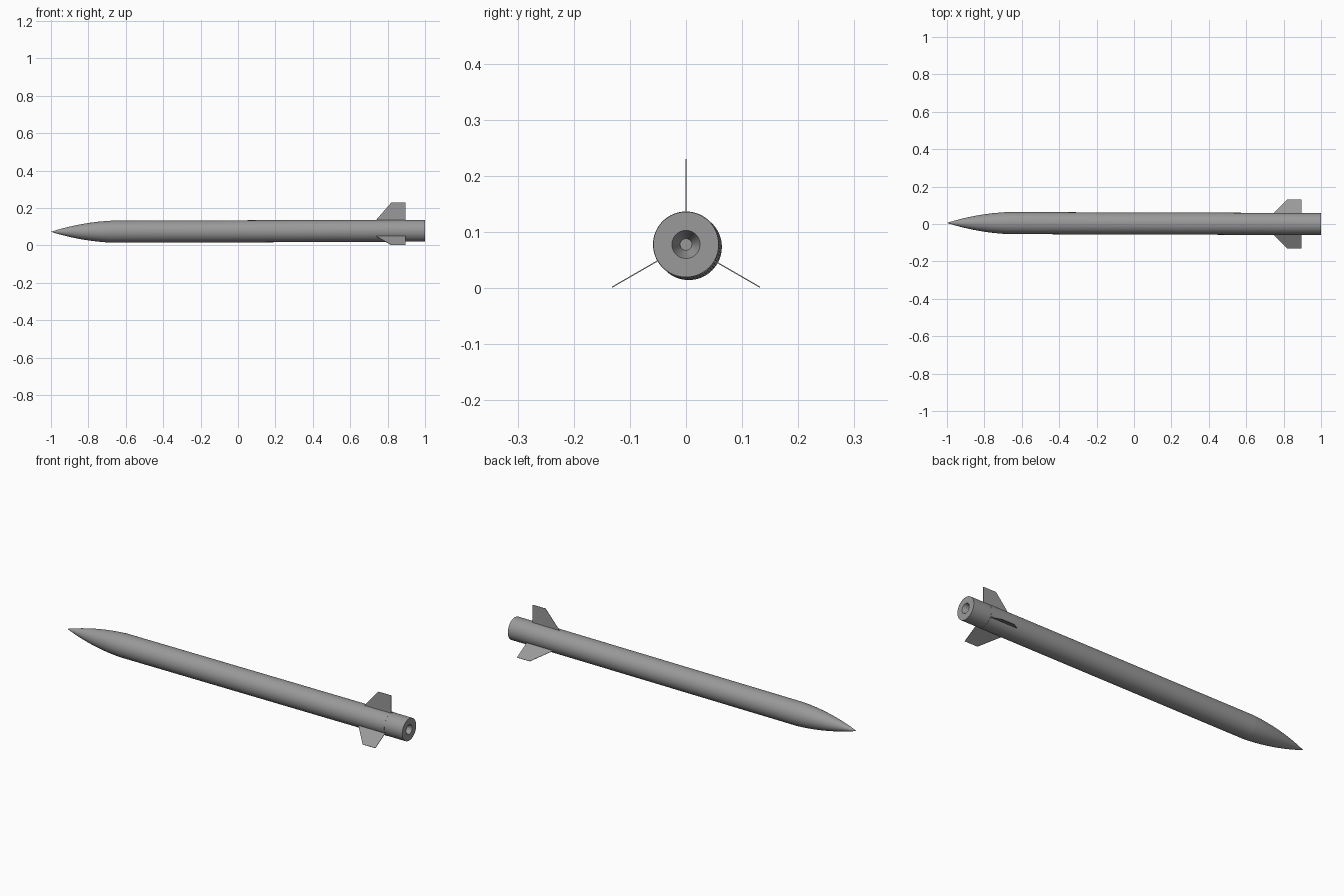
import bpy, bmesh, math

if "Cube" in bpy.data.objects:
    bpy.data.objects.remove(bpy.data.objects["Cube"])

AXIS_Z = 0.078
SIDES = 64

# Dark grey paint for every part
paint = bpy.data.materials.new("dark_grey")
paint.diffuse_color = (0.32, 0.32, 0.32, 1)
paint.use_nodes = True
paint.node_tree.nodes["Principled BSDF"].inputs["Base Color"].default_value = paint.diffuse_color


def axis(x, tilt):
    """Centre line: the main body leans very slightly relative to the tail."""
    k = (0.95 - x) / 1.65 * tilt
    return 0.005 * k, AXIS_Z - 0.0045 * k


def lathe(name, profile, tilt=0.0):
    """Revolve (x, radius) points around the long axis; radius 0 makes a pole."""
    bm = bmesh.new()
    rings = []
    for x, r in profile:
        cy, cz = axis(x, tilt)
        if r == 0:
            rings.append([bm.verts.new((x, cy, cz))] * SIDES)
        else:
            rings.append([bm.verts.new((x, cy + r * math.cos(2 * math.pi * i / SIDES),
                                        cz + r * math.sin(2 * math.pi * i / SIDES)))
                          for i in range(SIDES)])
    for a, b in zip(rings, rings[1:]):
        for i in range(SIDES):
            j = (i + 1) % SIDES
            quad = list(dict.fromkeys((a[i], a[j], b[j], b[i])))
            bm.faces.new(quad)
    return finish(name, bm, True)


def finish(name, bm, smooth=False):
    bmesh.ops.recalc_face_normals(bm, faces=bm.faces)
    mesh = bpy.data.meshes.new(name)
    bm.to_mesh(mesh)
    bm.free()
    mesh.materials.append(paint)
    obj = bpy.data.objects.new(name, mesh)
    bpy.context.collection.objects.link(obj)
    if smooth:
        bpy.ops.object.select_all(action='DESELECT')
        obj.select_set(True)
        bpy.context.view_layer.objects.active = obj
        bpy.ops.object.shade_smooth_by_angle(angle=math.radians(30))
    return obj


def fin(name, angle):
    """Thin swept plate pointing away from the axis at the given angle."""
    outline = [(0.735, 0.054), (0.82, 0.152), (0.895, 0.152), (0.895, 0.054)]
    c, s = math.cos(angle), math.sin(angle)
    bm = bmesh.new()
    sides = [[bm.verts.new((x, r * c - t * s, AXIS_Z + r * s + t * c)) for x, r in outline]
             for t in (-0.001, 0.001)]
    for side in sides:
        bm.faces.new(side)
    for i in range(4):
        j = (i + 1) % 4
        bm.faces.new((sides[0][i], sides[0][j], sides[1][j], sides[1][i]))
    return finish(name, bm)


# Ogive nose cone, slightly slimmer than a full tangent ogive
R, LENGTH, SLIM = 0.059, 0.33, 0.25
rho = (R * R + LENGTH * LENGTH) / (2 * R)
nose = [(-1.0, 0)]
for i in range(1, 21):
    d = LENGTH * (i / 20) ** 1.3
    ogive = math.sqrt(rho ** 2 - (LENGTH - d) ** 2) + R - rho
    nose.append((-1.0 + d, ogive * (1 - SLIM) + R * d / LENGTH * SLIM))
lathe("nose_cone", nose + [(-1.0 + LENGTH, 0)], 1.0)

# Main body tube
lathe("body_tube", [(-0.67, 0), (-0.67, R), (0.895, R), (0.895, 0)], 1.0)

# Tail section with conical nozzle recess
lathe("tail_section", [(0.75, 0), (0.75, 0.0582), (1.0, 0.0582), (1.0, 0.025),
                       (0.96, 0.0105), (0.96, 0)])

# Three fins
for n, deg in (("top_fin", 90), ("left_fin", 210), ("right_fin", 330)):
    fin(n, math.radians(deg))
